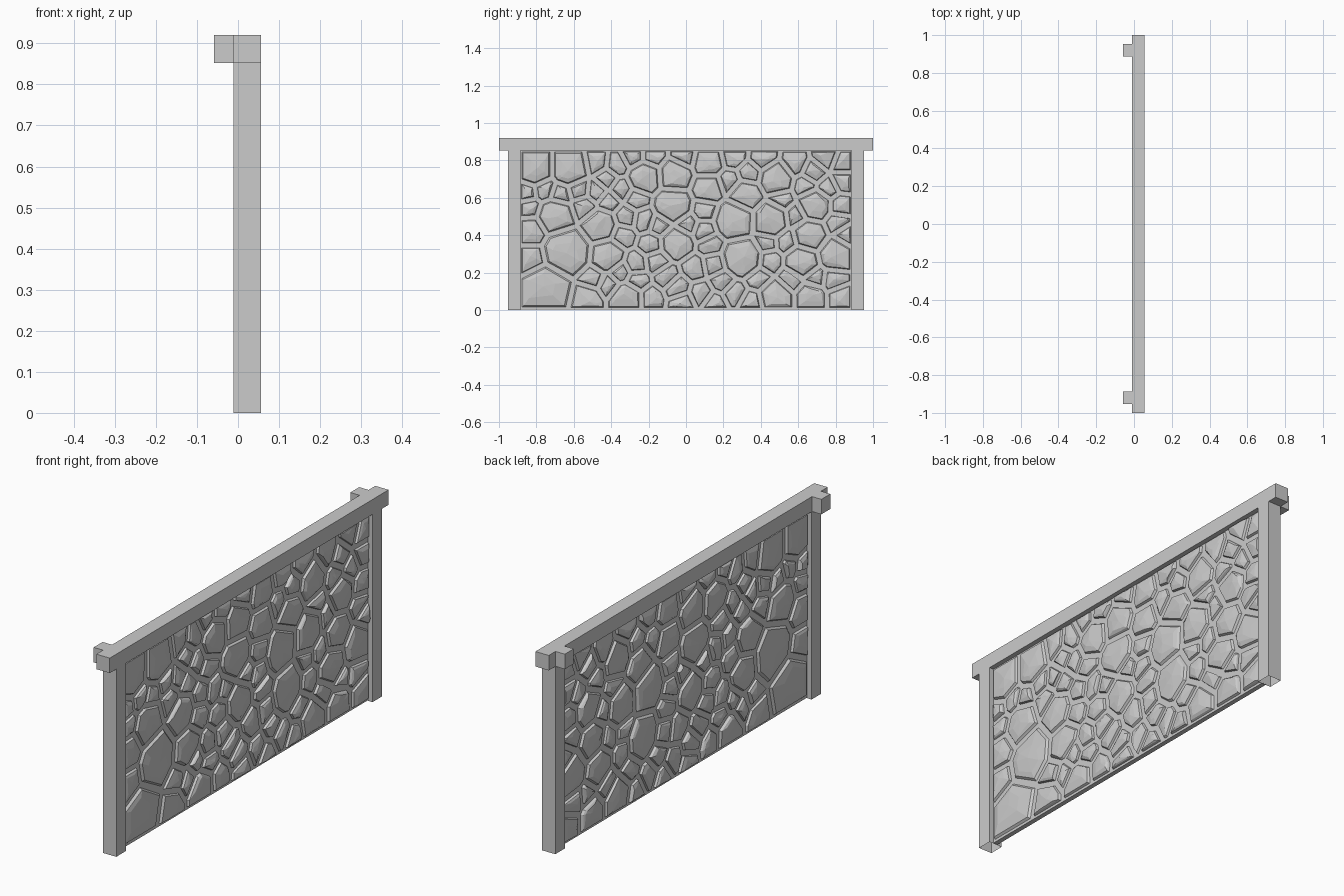
import bpy, bmesh, random
from mathutils import Vector

if "Cube" in bpy.data.objects:
    bpy.data.objects.remove(bpy.data.objects["Cube"])

random.seed(7)
XC = 0.0225        # mid plane of the wall
PANEL = 0.011      # half thickness of the mortar panel
Y0, Y1, Z0, Z1 = -0.887, 0.887, 0.006, 0.855


def box(name, lo, hi, open_bottom=False):
    bm = bmesh.new()
    bmesh.ops.create_cube(bm, size=1)
    for v in bm.verts:
        v.co = Vector([(lo[i] + hi[i]) / 2 + v.co[i] * (hi[i] - lo[i]) for i in range(3)])
    if open_bottom:
        low = [f for f in bm.faces if f.normal.z < -0.9 or f.calc_center_median().z < lo[2] + 1e-5]
        bmesh.ops.delete(bm, geom=low, context='FACES')
    me = bpy.data.meshes.new(name)
    bm.to_mesh(me)
    bm.free()
    ob = bpy.data.objects.new(name, me)
    bpy.context.collection.objects.link(ob)
    return ob


# Frame: top rail, posts and rear end blocks
box("top_rail", (-0.011, -1, 0.852), (0.056, 1, 0.92))
for side, s in (("left", -1), ("right", 1)):
    a, b = sorted((s * 0.885, s * 0.953))
    box(side + "_post", (-0.011, a, 0), (0.056, b, 0.852), True)
    a, b = sorted((s * 0.888, s * 0.952))
    box(side + "_end_block", (-0.058, a, 0.852), (-0.011, b, 0.92))

# Mortar panel between the posts
box("mortar_panel", (XC - PANEL, -0.886, 0.003), (XC + PANEL, 0.886, 0.853))

# Large stones: y, z, radius; smaller ones fill the space between
seeds = [(-.75, .11, .13), (-.64, .31, .12), (-.83, .27, .07), (-.42, .29, .08),
         (-.53, .06, .07), (-.32, .06, .08), (-.05, .36, .08), (.30, .28, .10),
         (.26, .48, .10), (.45, .48, .09), (.48, .07, .08), (.67, .07, .07),
         (.62, .26, .08), (.80, .30, .08), (.66, .40, .08), (-.46, .45, .08),
         (-.70, .50, .09), (-.83, .42, .07), (-.07, .56, .09), (.32, .61, .08),
         (.69, .56, .08), (-.06, .72, .08), (.12, .65, .07), (-.22, .71, .08),
         (-.81, .76, .09), (-.62, .76, .09), (.48, .70, .08), (.12, .79, .07)]
tries = 0
while len(seeds) < 103 and tries < 6000:
    tries += 1
    y, z = random.uniform(Y0 + .03, Y1 - .03), random.uniform(Z0 + .03, Z1 - .03)
    r = 0.045
    if all(((y - p[0]) / 1.2) ** 2 + (z - p[1]) ** 2 > ((r + p[2]) * 0.83) ** 2 for p in seeds):
        seeds.append((y, z, r))


def clip(poly, n, d):
    """Keep the part of the polygon where p.n <= d."""
    out = []
    for i, p in enumerate(poly):
        q = poly[(i + 1) % len(poly)]
        a, b = p.dot(n) - d, q.dot(n) - d
        if a <= 0:
            out.append(p)
        if a * b < 0:
            out.append(p.lerp(q, a / (a - b)))
    return out


def stone_outline(i):
    y, z, r = seeds[i]
    c, e = Vector((y, z)), 0.008
    poly = [Vector(p) for p in ((Y0 + e, Z0 + e), (Y1 - e, Z0 + e), (Y1 - e, Z1 - e), (Y0 + e, Z1 - e))]
    for j, (y2, z2, r2) in enumerate(seeds):
        if j == i:
            continue
        n = Vector((y2, z2)) - c
        dist = n.length
        n.normalize()
        d = (dist * dist + r * r - r2 * r2) / (2 * dist)
        poly = clip(poly, n, c.dot(n) + d - 0.012)
        if len(poly) < 3:
            return []
    # merge very short edges
    res = []
    for p in poly:
        if not res or (p - res[-1]).length > 0.012:
            res.append(p)
    return res


# Stones: steep sides, a bevelled shoulder and a faceted off-centre crown
bm = bmesh.new()
for i in range(len(seeds)):
    poly = stone_outline(i)
    if len(poly) < 3:
        continue
    c = sum(poly, Vector((0, 0))) / len(poly)
    size = sum((p - c).length for p in poly) / len(poly)
    if size < 0.016:
        continue
    off = Vector((random.uniform(-.2, .2), random.uniform(-.2, .2))) * size
    rings = []
    for scale, h, jit in ((1, -0.002, 0), (.91, .010, .001), (.55, .016, .002)):
        ring = []
        for p in poly:
            k = scale if scale > .6 else scale * random.uniform(.8, 1.15)
            q = c + (p - c) * k + (off if scale < .6 else off * 0)
            ring.append(bm.verts.new((PANEL + h + random.uniform(-jit, jit), q.x, q.y)))
        rings.append(ring)
    top = bm.verts.new((PANEL + .0195, c.x + off.x, c.y + off.y))
    n = len(poly)
    for k in range(n):
        m = (k + 1) % n
        for a, b in zip(rings, rings[1:]):
            bm.faces.new((a[k], a[m], b[m], b[k]))
        bm.faces.new((rings[-1][k], rings[-1][m], top))
me = bpy.data.meshes.new("stones")
bm.to_mesh(me)
bm.free()
stones = bpy.data.objects.new("stones", me)
stones.location.x = XC
bpy.context.collection.objects.link(stones)
# Same stones on the rear face
mod = stones.modifiers.new("both_faces", 'MIRROR')
mod.use_axis[0] = True
mod.use_mirror_merge = False
